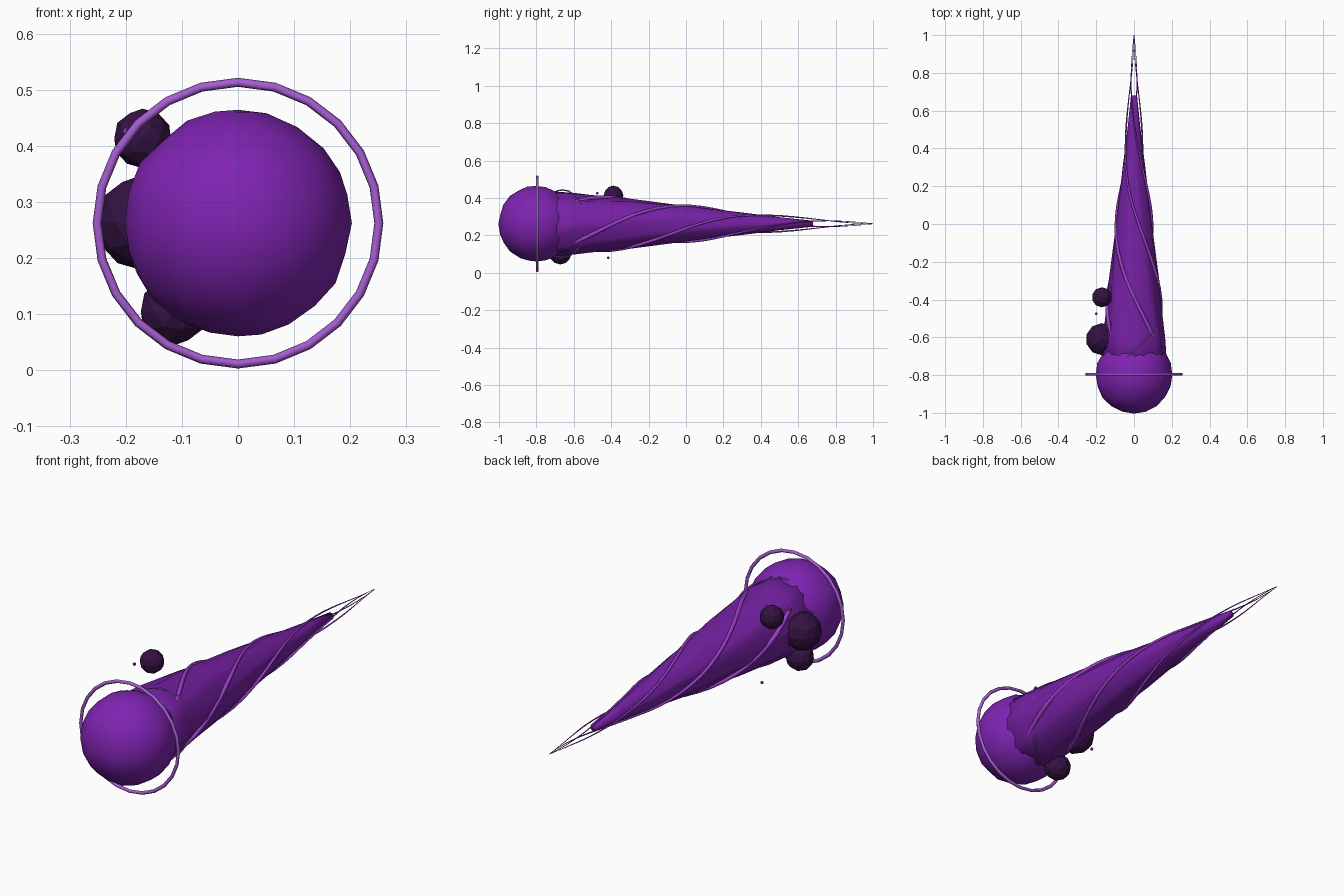
import bpy, bmesh, math, random
from mathutils import Vector, Matrix

random.seed(4)
CZ = 0.262          # height of the long axis
AXIS_Y = Matrix.Rotation(math.radians(-90), 4, 'X')

cube = bpy.data.objects.get("Cube")
if cube:
    bpy.data.objects.remove(cube, do_unlink=True)


def material(name, rgb):
    m = bpy.data.materials.new(name)
    m.use_nodes = True
    m.diffuse_color = (*rgb, 1)
    m.node_tree.nodes["Principled BSDF"].inputs["Base Color"].default_value = (*rgb, 1)
    return m


PURPLE = material("core purple", (0.21, 0.017, 0.44))
TAIL = material("tail purple", (0.18, 0.015, 0.37))
STRAND = material("strand violet", (0.33, 0.05, 0.60))
RING = material("ring lilac", (0.38, 0.11, 0.64))
DARK = material("dark plum", (0.035, 0.006, 0.055))


def add(name, bm, mat, smooth=True):
    bmesh.ops.recalc_face_normals(bm, faces=bm.faces[:])
    mesh = bpy.data.meshes.new(name)
    for f in bm.faces:
        f.smooth = smooth
    bm.to_mesh(mesh)
    bm.free()
    mesh.materials.append(mat)
    ob = bpy.data.objects.new(name, mesh)
    bpy.context.collection.objects.link(ob)
    return ob


def ball(name, centre, radius, detail, mat, smooth=True, rough=0.0):
    bm = bmesh.new()
    bmesh.ops.create_icosphere(bm, subdivisions=detail, radius=radius)
    for v in bm.verts:
        v.co *= 1 + random.uniform(-rough, rough)
        v.co += Vector(centre)
    return add(name, bm, mat, smooth)


def loft(bm, rings, close=False):
    """Skin a list of equally long vertex loops."""
    n = len(rings[0])
    pairs = list(zip(rings, rings[1:]))
    if close:
        pairs.append((rings[-1], rings[0]))
    else:
        bm.faces.new(rings[0])
        bm.faces.new(rings[-1])
    for a, b in pairs:
        for i in range(n):
            j = (i + 1) % n
            bm.faces.new((a[i], a[j], b[j], b[i]))


def tube(name, points, radii, mat, sides=6, close=False):
    bm = bmesh.new()
    rings = []
    count = len(points)
    for i, p in enumerate(points):
        after = points[(i + 1) % count] if close else points[min(i + 1, count - 1)]
        before = points[i - 1] if close else points[max(i - 1, 0)]
        along = (after - before).normalized()
        out = p - Vector((0, p.y, CZ))
        out = (out - along * out.dot(along)).normalized()
        side = along.cross(out)
        rings.append([bm.verts.new(p + radii[i] * (out * math.cos(a) + side * math.sin(a)))
                      for a in (math.tau * k / sides for k in range(sides))])
    loft(bm, rings, close)
    return add(name, bm, mat)


def hoop(name, centre, major, minor, turn, mat, segments=24):
    spin = Matrix.Rotation(turn, 3, 'Z')
    pts = [Vector(centre) + spin @ Vector((major * math.cos(a), 0, major * math.sin(a)))
           for a in (math.tau * i / segments for i in range(segments))]
    return tube(name, pts, [minor] * segments, mat, close=True)


# Round head
ball("head", (0, -0.8, CZ), 0.203, 3, PURPLE, rough=0.012)

# Tapering tail with shallow lengthwise grooves
bm = bmesh.new()
tail = []
for y, r in ((-0.8, 0.18), (-0.6, 0.165), (-0.3, 0.134), (0, 0.098),
             (0.3, 0.06), (0.5, 0.035), (0.68, 0.016)):
    tail.append([bm.verts.new((r * k * math.cos(a), y, CZ + r * k * math.sin(a)))
                 for a, k in ((math.tau * i / 24 + y * 0.8, 1 if i % 3 else 0.94)
                              for i in range(24))])
loft(bm, tail)
add("tail", bm, TAIL)

# Spiral strands wound round the tail and meeting at the tip
PROFILE = ((-0.7, 0.155), (-0.5, 0.15), (-0.15, 0.116), (0.05, 0.093),
           (0.4, 0.05), (0.75, 0.024), (1.0, 0.001))


def strand_radius(y):
    for (y0, r0), (y1, r1) in zip(PROFILE, PROFILE[1:]):
        if y <= y1:
            return r0 + (r1 - r0) * (y - y0) / (y1 - y0)
    return PROFILE[-1][1]


STEPS = 28
for k in range(4):
    pts, radii = [], []
    for i in range(STEPS + 1):
        t = i / STEPS
        y = -0.7 + 1.7 * t
        a = math.radians(95 + 90 * k + 195 * (y - 0.1))
        r = strand_radius(y)
        pts.append(Vector((r * math.cos(a), y, CZ + r * math.sin(a))))
        radii.append(0.011 * (1 - t) + 0.001)
    tube(f"spiral_strand_{k + 1}", pts, radii, STRAND)

# Upright outer ring and a slanted ring half sunk in the tail
hoop("outer_ring", (0, -0.795, CZ), 0.251, 0.008, 0, RING)
hoop("slanted_ring", (0.01, -0.66, CZ), 0.181, 0.004, math.radians(43), RING)

# Dark orbiting lumps
for i, (c, r) in enumerate((((-0.17, -0.388, 0.413), 0.053),
                            ((-0.17, -0.61, 0.263), 0.085),
                            ((-0.115, -0.672, 0.105), 0.061))):
    ball(f"dark_lump_{i + 1}", c, r, 2, DARK, smooth=False)

# Tiny sparks
for i, c in enumerate(((-0.2, -0.475, 0.425), (-0.1, -0.415, 0.08), (-0.16, -0.585, 0.35))):
    ball(f"spark_{i + 1}", c, 0.008, 1, STRAND, smooth=False)
